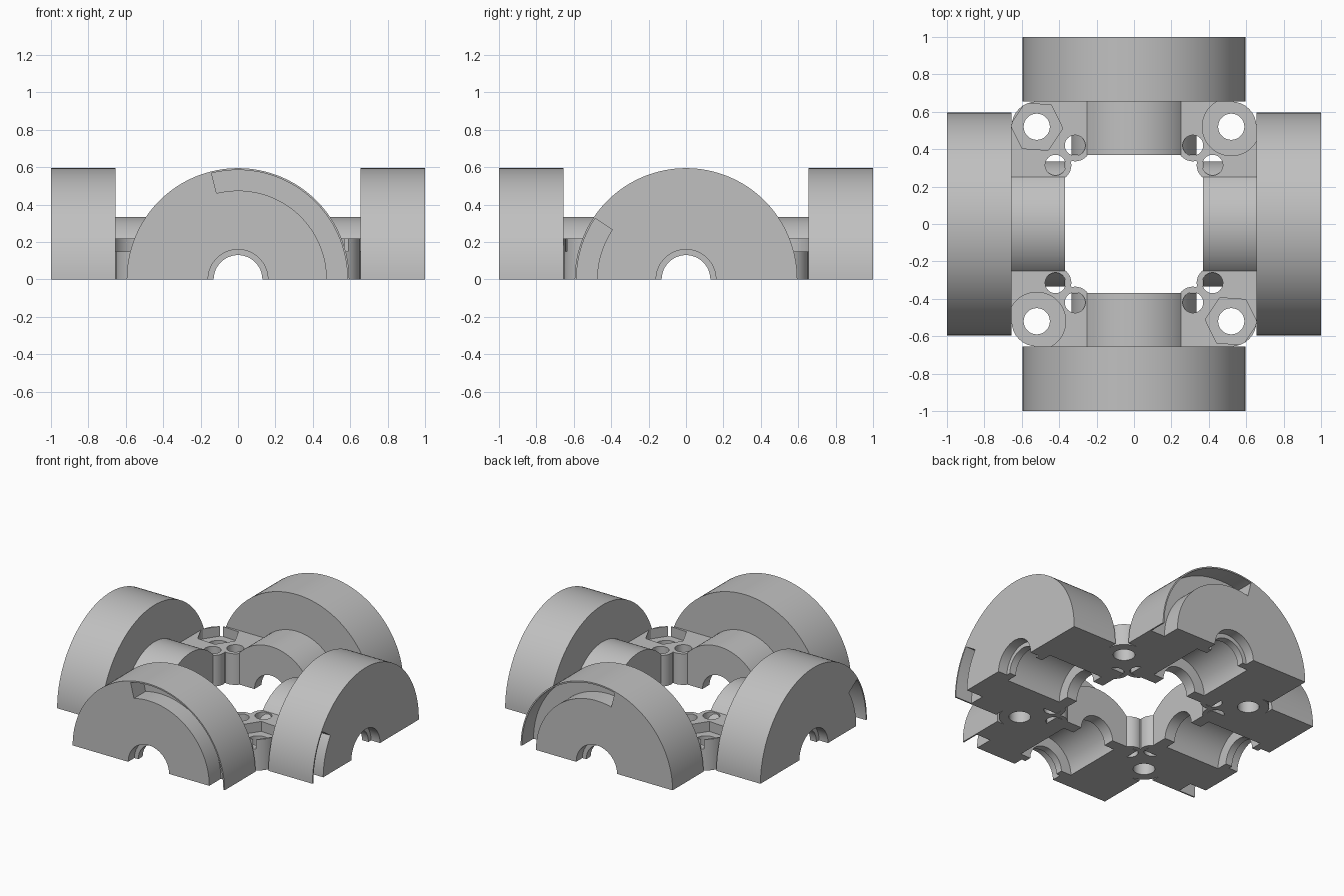
import bpy, bmesh
from math import sin, cos, pi, radians

cube = bpy.data.objects.get("Cube")
if cube:
    bpy.data.objects.remove(cube, do_unlink=True)

grey = bpy.data.materials.new("plain grey")
grey.use_nodes = True
colour = (0.53, 0.53, 0.53, 1)
grey.diffuse_color = colour
grey.node_tree.nodes["Principled BSDF"].inputs["Base Color"].default_value = colour


def finish(name, bm):
    bmesh.ops.recalc_face_normals(bm, faces=bm.faces)
    me = bpy.data.meshes.new(name)
    bm.to_mesh(me)
    bm.free()
    me.materials.append(grey)
    ob = bpy.data.objects.new(name, me)
    bpy.context.collection.objects.link(ob)
    return ob


def revolve(name, profile, a0, a1, place, steps=64):
    """Sweep a closed (radius, distance) profile about a horizontal axis."""
    bm = bmesh.new()
    rings = []
    for i in range(steps + 1):
        a = a0 + (a1 - a0) * i / steps
        rings.append([bm.verts.new(place(r * cos(a), d, r * sin(a))) for r, d in profile])
    n = len(profile)
    for p, q in zip(rings, rings[1:]):
        for j in range(n):
            k = (j + 1) % n
            bm.faces.new((p[j], p[k], q[k], q[j]))
    bm.faces.new(rings[0])
    bm.faces.new(rings[-1])
    return finish(name, bm)


def prism(name, points, z0, z1):
    bm = bmesh.new()
    low = [bm.verts.new((x, y, z0)) for x, y in points]
    high = [bm.verts.new((x, y, z1)) for x, y in points]
    bm.faces.new(low)
    bm.faces.new(high)
    for i in range(len(points)):
        k = (i + 1) % len(points)
        bm.faces.new((low[i], low[k], high[k], high[i]))
    return finish(name, bm)


def circle(x, y, r, n=40, start=0.0):
    return [(x + r * cos(start + 2 * pi * i / n), y + r * sin(start + 2 * pi * i / n))
            for i in range(n)]


def combine(ob, tool, operation):
    mod = ob.modifiers.new(operation, "BOOLEAN")
    mod.operation = operation
    mod.solver = "EXACT"
    mod.object = tool
    bpy.context.view_layer.objects.active = ob
    bpy.ops.object.modifier_apply(modifier=mod.name)
    bpy.data.objects.remove(tool, do_unlink=True)


def smooth(ob):
    bpy.ops.object.select_all(action="DESELECT")
    ob.select_set(True)
    bpy.context.view_layer.objects.active = ob
    bpy.ops.object.shade_smooth_by_angle(angle=radians(30))


# Half-round wheel, hub and stepped bearing bore in one profile
HUB = [(.13, .37), (.335, .37), (.335, .655), (.595, .655), (.595, 1), (.16, 1),
       (.16, .93), (.13, .93), (.13, .88), (.21, .88), (.21, .45), (.13, .45)]
SLOT = [(.475, .87), (.585, .87), (.585, 1.1), (.475, 1.1)]

for side, name in ((-1, "front"), (1, "back")):
    place = lambda u, d, z, s=side: (u, s * d, z)
    hub = revolve(name + "_half_wheel", HUB, 0, pi, place)
    cut = revolve("slot_cutter", SLOT, radians(-4), radians(104), place)
    combine(hub, cut, "DIFFERENCE")
    smooth(hub)

for side, name in ((-1, "right"), (1, "left")):
    place = lambda u, d, z, s=side: (s * d, u, z)
    hub = revolve(name + "_half_wheel", HUB, 0, pi, place)
    cut = revolve("slot_cutter", SLOT, radians(146), radians(184), place)
    combine(hub, cut, "DIFFERENCE")
    smooth(hub)

# Corner blocks with bolt hole, nut or washer recess, and two tie holes
BOLT, TIE_A, TIE_B = .52, .42, .315
corner = [(BOLT + .135 * cos(i * pi / 16), BOLT + .135 * sin(i * pi / 16)) for i in range(9)]
outline = [(.37, .24), (.655, .24)] + corner + [(.24, .655), (.24, .37), (.3, .37), (.37, .3)]

for sx, sy, name in ((1, 1, "back_left"), (-1, 1, "back_right"),
                     (1, -1, "front_left"), (-1, -1, "front_right")):
    flip = lambda pts: [(sx * x, sy * y) for x, y in pts]
    block = prism(name + "_corner_block", flip(outline), 0, .22)
    ties = ((TIE_A, TIE_B), (TIE_B, TIE_A))
    for x, y in ties:
        combine(block, prism("boss", flip(circle(x, y, .085)), 0, .22), "UNION")
    for x, y in ties:
        combine(block, prism("tie_cutter", flip(circle(x, y, .055)), -.1, .4), "DIFFERENCE")
    combine(block, prism("bolt_cutter", flip(circle(BOLT, BOLT, .07)), -.1, .4), "DIFFERENCE")
    if sx == sy:
        recess = circle(BOLT, BOLT, .155, 48)
    else:
        recess = circle(BOLT, BOLT, .14, 6, radians(4))
    combine(block, prism("recess_cutter", flip(recess), .15, .4), "DIFFERENCE")
    smooth(block)
